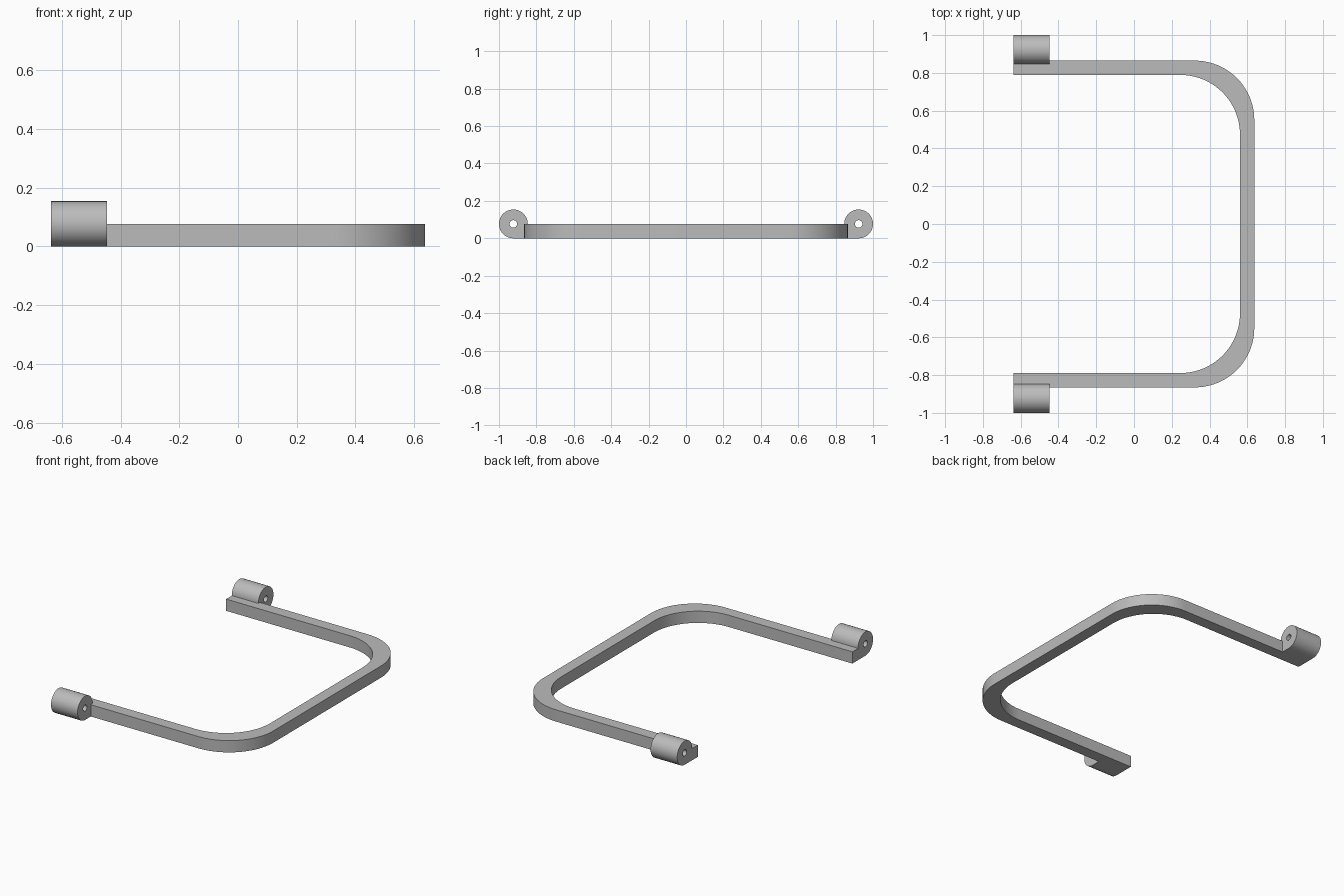
import bpy, bmesh, math
from mathutils import Vector

if "Cube" in bpy.data.objects:
    bpy.data.objects.remove(bpy.data.objects["Cube"], do_unlink=True)

grey = bpy.data.materials.new("light grey")
grey.use_nodes = True
grey.diffuse_color = (0.5, 0.5, 0.5, 1)
grey.node_tree.nodes["Principled BSDF"].inputs["Base Color"].default_value = grey.diffuse_color

END_X, HALF_X = -0.637, 0.637
HALF_Y = 0.865           # outer face of the arms
BAR = 0.076              # bar width and height
CORNER = 0.315           # corner radius, same inside and outside
LUG_R, HOLE_R, LUG_LEN = 0.077, 0.02, 0.19


def arc(cx, cy, r, start, end, steps):
    angles = [math.radians(start + (end - start) * i / steps) for i in range(steps + 1)]
    return [(cx + r * math.cos(a), cy + r * math.sin(a)) for a in angles]


def prism(name, loops, to_3d, depth):
    """Fill closed outlines (inner ones become holes) and extrude them."""
    bm = bmesh.new()
    edges = []
    for loop in loops:
        verts = [bm.verts.new(to_3d(u, v)) for u, v in loop]
        edges += [bm.edges.new((a, b)) for a, b in zip(verts, verts[1:] + verts[:1])]
    bmesh.ops.triangle_fill(bm, edges=edges, use_beauty=True)
    result = bmesh.ops.extrude_face_region(bm, geom=bm.faces[:], use_keep_orig=True)
    moved = [g for g in result["geom"] if isinstance(g, bmesh.types.BMVert)]
    bmesh.ops.translate(bm, verts=moved, vec=Vector(depth))
    bmesh.ops.recalc_face_normals(bm, faces=bm.faces[:])
    bmesh.ops.dissolve_limit(bm, angle_limit=0.01, verts=bm.verts[:], edges=bm.edges[:])
    mesh = bpy.data.meshes.new(name)
    bm.to_mesh(mesh)
    bm.free()
    mesh.materials.append(grey)
    obj = bpy.data.objects.new(name, mesh)
    bpy.context.collection.objects.link(obj)
    bpy.ops.object.select_all(action="DESELECT")
    obj.select_set(True)
    bpy.context.view_layer.objects.active = obj
    bpy.ops.object.shade_smooth_by_angle(angle=math.radians(30))
    return obj


def u_path(inset):
    """One edge of the bar, from the front arm round to the back arm."""
    x, y = HALF_X - inset, HALF_Y - inset
    cx, cy = x - CORNER, y - CORNER
    return ([(END_X, -y)] + arc(cx, -cy, CORNER, -90, 0, 20)
            + arc(cx, cy, CORNER, 0, 90, 20) + [(END_X, y)])


# U-shaped bar
prism("handle_bar", [u_path(0) + u_path(BAR)[::-1]],
      lambda x, y: (x, y, 0), (0, 0, BAR))

# Pivot lugs: round outside, square where they meet the arms
centre = 1 - LUG_R
outline = arc(centre, LUG_R, LUG_R, -90, 180, 36) + [(HALF_Y, BAR), (HALF_Y, 0)]
hole = arc(centre, LUG_R, HOLE_R, 0, 360, 24)[:-1]
for name, side in (("front_pivot_lug", -1), ("back_pivot_lug", 1)):
    prism(name, [outline, hole],
          lambda y, z: (END_X, side * y, z), (LUG_LEN, 0, 0))
